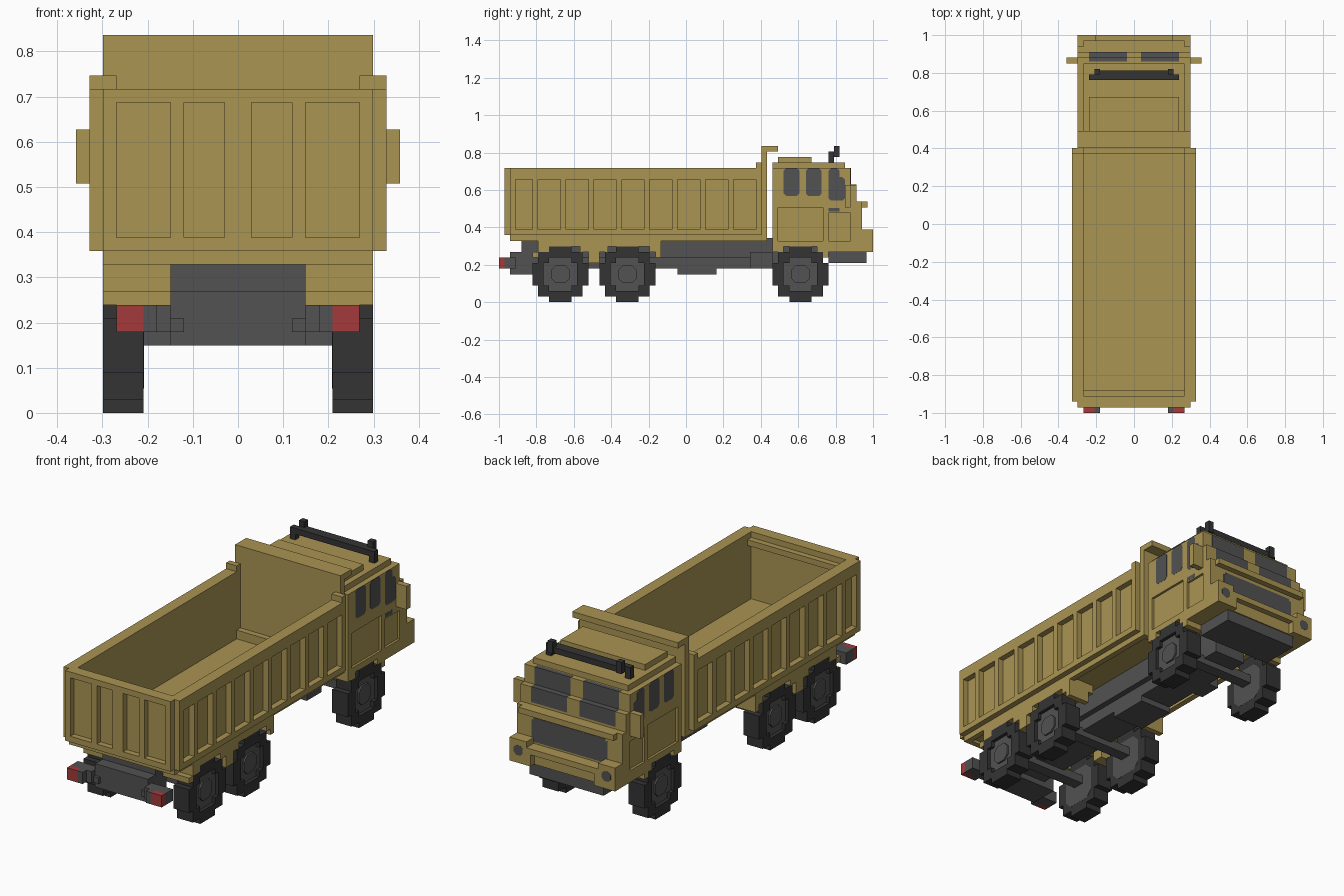
import bpy, bmesh
from mathutils import Vector

if "Cube" in bpy.data.objects:
    bpy.data.objects.remove(bpy.data.objects["Cube"])

U = 2 / 67          # one grid cell; x is centred, y runs 0..67, z runs 0..28


def material(name, rgb):
    m = bpy.data.materials.new(name)
    m.use_nodes = True
    m.diffuse_color = (*rgb, 1)
    m.node_tree.nodes["Principled BSDF"].inputs["Base Color"].default_value = (*rgb, 1)
    return m


OLIVE = material("olive paint", (0.405, 0.298, 0.087))
GREY = material("dark grey", (0.085, 0.085, 0.087))
BLACK = material("tyre black", (0.034, 0.034, 0.034))
RED = material("lamp red", (0.37, 0.042, 0.045))


def prism(bm, ring, offset):
    """Extrude a ring of grid points by an offset."""
    to_world = lambda p: Vector((p[0], p[1] - 33.5, p[2])) * U
    a = [bm.verts.new(to_world(p)) for p in ring]
    b = [bm.verts.new(to_world(Vector(p) + Vector(offset))) for p in ring]
    bm.faces.new(a)
    bm.faces.new(b[::-1])
    for i in range(len(a)):
        j = (i + 1) % len(a)
        bm.faces.new((a[j], a[i], b[i], b[j]))


def finish(name, mat, bm):
    bmesh.ops.recalc_face_normals(bm, faces=bm.faces)
    me = bpy.data.meshes.new(name)
    bm.to_mesh(me)
    bm.free()
    me.materials.append(mat)
    ob = bpy.data.objects.new(name, me)
    bpy.context.scene.collection.objects.link(ob)


def part(name, mat, boxes, mirror=False):
    """Blocks given as x0, x1, y0, y1, z0, z1 in grid cells."""
    bm = bmesh.new()
    for x0, x1, y0, y1, z0, z1 in boxes:
        for s in ((1, -1) if mirror else (1,)):
            ring = [(s * x0, y0, z0), (s * x1, y0, z0), (s * x1, y1, z0), (s * x0, y1, z0)]
            prism(bm, ring, (0, 0, z1 - z0))
    finish(name, mat, bm)


def plate(name, mat, axis, rects, depth, c=0.45):
    """Mirrored plates with cut corners: rects are a0, a1, z0, z1 across the axis."""
    bm = bmesh.new()
    d0, d1 = depth
    for a0, a1, z0, z1 in rects:
        octagon = [(a0 + c, z0), (a1 - c, z0), (a1, z0 + c), (a1, z1 - c),
                   (a1 - c, z1), (a0 + c, z1), (a0, z1 - c), (a0, z0 + c)]
        for s in (1, -1):
            if axis == "x":
                prism(bm, [(s * d0, a, z) for a, z in octagon], (s * (d1 - d0), 0, 0))
            else:
                prism(bm, [(s * a, d0, z) for a, z in octagon], (0, d1 - d0, 0))
    finish(name, mat, bm)


# Dump bed: floor, base frame, walls, rails and ribs
part("bed_floor", OLIVE, [(-9.5, 9.5, 2, 47.5, 11.5, 12.5)])
part("bed_base_frame", OLIVE, [(9, 10, 2, 48, 11, 12), (0, 9, 2, 3, 11, 12),
                               (0, 9, 47, 48, 11, 12)], True)
part("bed_side_walls", OLIVE, [(9, 10, 2, 47, 12, 24)], True)
rib_starts = [2, 6] + list(range(11, 47, 5))
part("bed_side_frames", OLIVE,
     [(10, 11, 2, 47, 12, 13), (10, 11, 2, 47, 22, 24)]
     + [(10, 11, y, y + 1, 13, 22) for y in rib_starts], True)
part("tailgate", OLIVE, [(-9, 9, 2, 3, 12, 24), (-9, 9, 3, 4, 22, 23)])
part("tailgate_frame", OLIVE,
     [(0, 10, 1, 2, 12, 13), (0, 10, 1, 2, 23, 24), (9, 10, 1, 2, 13, 23),
      (4, 5, 1, 2, 13, 23), (0, 1, 1, 2, 13, 23)], True)
part("bed_front_wall", OLIVE, [(-10, 10, 47, 48, 12, 28), (-9, 9, 46, 47, 12, 14)])
part("bed_canopy", OLIVE, [(-10, 10, 47, 50, 27, 28)])
part("bed_corner_posts", OLIVE, [(9, 11, 46, 47, 24, 25)], True)

# Rear fenders
part("rear_fenders", OLIVE,
     [(5, 10, 7, 29, 10, 11.5), (5, 10, 7, 9, 9, 10), (5, 10, 6, 7, 8, 9),
      (6, 10, 28, 29, 8, 10), (6, 10, 16, 18, 7, 10),
      (6, 10, 14.5, 19.5, 9, 10), (6, 10, 27, 28, 9, 10)], True)

# Chassis, gearbox, bumper beam and axles
part("chassis", GREY, [(-5, 5, 4, 7, 8, 11.5), (-4, 4, 7, 49, 8, 11.5), (-3, 3, 7, 58, 6, 11),
                       (-5, 5, 45, 49, 6, 9), (-3, 3, 32, 39, 5, 6)])
part("rear_beam", GREY, [(-5, 5, 2, 7, 5, 9)])
part("rear_hooks", GREY, [(4, 6, 1.5, 3, 6, 7), (6, 7, 0, 2, 6, 8), (5, 9, 1, 3, 6, 8)], True)
part("tail_lamps", RED, [(7, 9, 0, 1, 6, 8)], True)
WHEELS = {"rear": 11, "middle": 23, "front": 54}
part("axles", GREY, [(-7, 7, y - 1, y + 1, 5, 6.5) for y in WHEELS.values()])
part("front_skid_plate", GREY, [(-7, 7, 59, 65.8, 7, 9)])

# Stepped wheels with recessed hubs
for name, yc in WHEELS.items():
    tyre = [(7, 9, yc - a, yc + a, 5 - b, 5 + b) for a, b in ((5, 2), (4, 4), (2, 5))]
    for s in (1, -1):
        tyre += [(9, 10, yc - 2, yc + 2, 5 + s * 3, 5 + s * 5),
                 (9, 10, yc + s * 3, yc + s * 5, 3, 7)]
        tyre += [(9, 10, yc + s * 2, yc + s * 4, 5 + t * 2, 5 + t * 4) for t in (1, -1)]
    part(name + "_tyres", BLACK, tyre, True)
    hub = [(yc - 3.2, yc + 3.2, 1.8, 8.2)]
    plate(name + "_hubs", GREY, "x", hub, (8.9, 9.4), 1.2)
    plate(name + "_inner_hubs", GREY, "x", hub, (6.97, 7.1), 1.2)
    plate(name + "_hub_caps", GREY, "x", [(yc - 1.6, yc + 1.6, 3.4, 6.6)], (9.3, 9.7), 0.8)

# Cab body with stepped nose
part("cab", OLIVE,
     [(-9.6, 9.6, 49, 65, 11, 17), (-10, 10, 49, 64, 18, 21), (-10, 10, 49, 63, 21, 24),
      (-10, 10, 49, 65, 17, 18), (-9, 9, 49, 62, 24, 25), (-8, 8, 50, 56, 25, 26)])
part("cab_side_frames", OLIVE,
     [(9.5, 10, 49, 50, 11, 17), (9.5, 10, 58, 59, 11, 17), (9.5, 10, 63, 65, 11, 17),
      (9.5, 10, 59, 63, 16, 17), (9.5, 10, 59, 63, 10, 11)], True)
part("cab_sills", OLIVE,
     [(6, 10, 49, 59, 10, 11), (6, 10, 49, 51, 9, 10), (6, 10, 57, 59, 9, 10),
      (6, 10, 58, 59, 8, 9), (0, 10, 59, 65, 9, 11)], True)
part("nose_ledge", OLIVE, [(-9, 9, 64, 66, 17, 18)])
part("front_bumper", OLIVE, [(0, 6, 64, 66, 9, 12), (0, 6, 66, 67, 11, 12),
                             (6, 10, 64, 67, 9, 12), (6.8, 10, 65, 67, 12, 13)], True)
part("mirrors", OLIVE, [(10, 12, 62, 63, 17, 21)], True)

# Glass, grille, headlamps and handles
plate("side_windows", GREY, "x", [(51, 53.8, 19, 24), (55, 57.8, 19, 24)], (9.9, 10.02))
plate("front_side_windows", GREY, "x", [(59, 61, 18.2, 24), (59, 62, 18.2, 22.4)], (9.9, 10.02))
part("windscreen", GREY, [(1.2, 8, 62, 64.03, 18.4, 21.04), (1.2, 8, 62.3, 63.03, 21, 24.04)], True)
part("grille", GREY, [(-7.2, 7.2, 64.9, 65.05, 12.8, 16), (-6.8, 6.8, 64.9, 65.05, 12.3, 16.4)])
plate("headlamps", GREY, "y", [(7.5, 9.2, 10.3, 12)], (66.9, 67.02))
part("door_handles", GREY, [(9.9, 10.02, 59, 61, 16.2, 16.9)], True)

# Roof bar with feet and tips
part("roof_bar", BLACK, [(-8, 8, 59, 60, 26, 27), (-7, 7, 60, 60.7, 26, 27)])
part("roof_bar_posts", BLACK, [(6, 7, 60, 61, 26, 28), (7, 8, 59, 60, 25, 26)], True)
